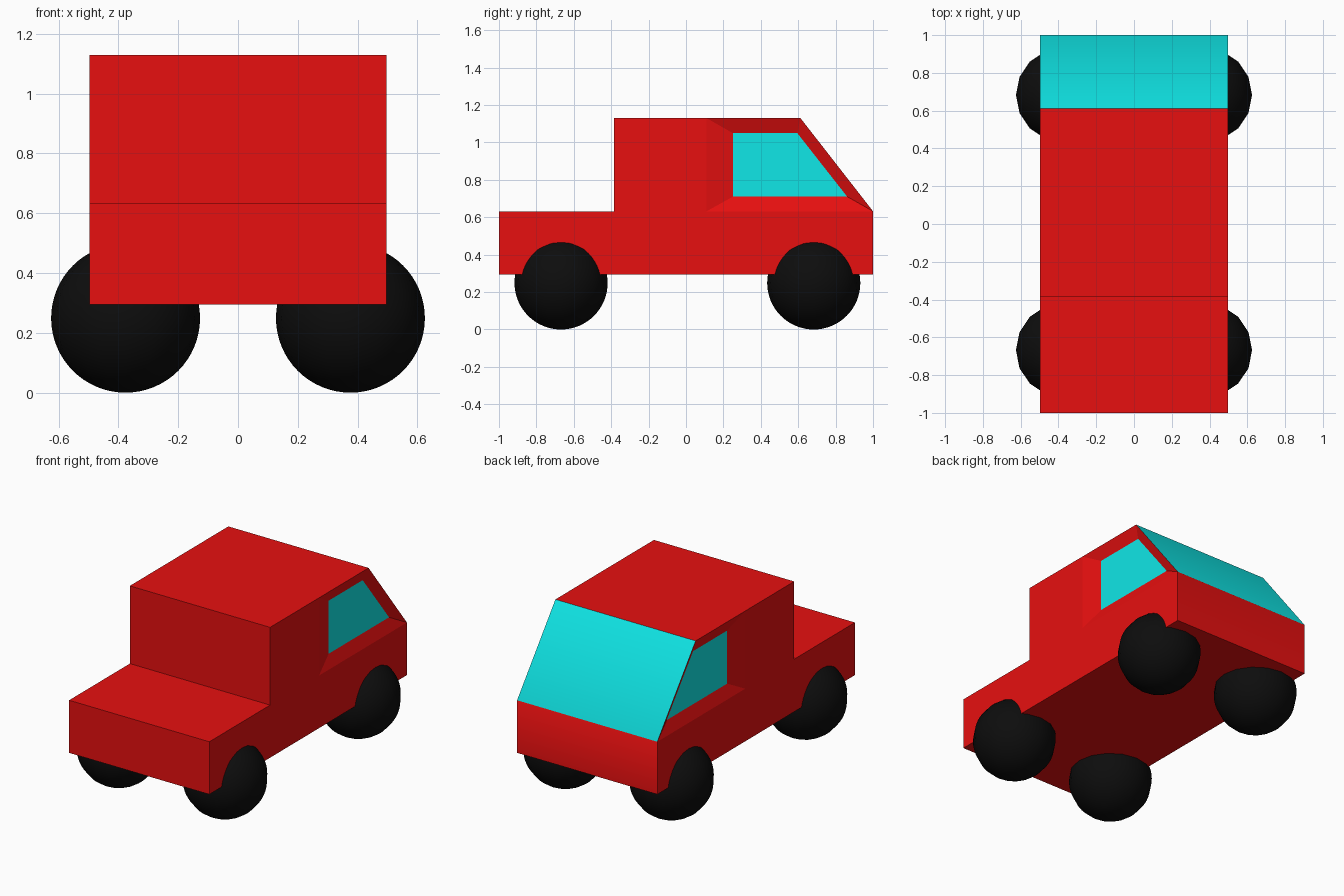
import bpy, bmesh

if "Cube" in bpy.data.objects:
    bpy.data.objects.remove(bpy.data.objects["Cube"])

HALF = 0.497      # half body width
RECESS = 0.03     # depth of the side windows


def material(name, rgb):
    m = bpy.data.materials.new(name)
    m.diffuse_color = (*rgb, 1)
    m.use_nodes = True
    m.node_tree.nodes["Principled BSDF"].inputs["Base Color"].default_value = m.diffuse_color
    return m


red = material("red_paint", (0.8, 0.005, 0.005))
cyan = material("cyan_glass", (0.005, 0.8, 0.8))
black = material("black_rubber", (0.004, 0.004, 0.004))

# Side profile points (y, z), starting at the bed end
base = [(-1, 0.295), (1, 0.295)]
bed = [(-0.385, 1.13), (-0.385, 0.632), (-1, 0.632)]
nose, brow = (1, 0.632), (0.612, 1.13)
sill, pillar = (0.11, 0.632), (0.11, 1.13)
outline = base + [nose, brow, pillar] + bed
frame = [sill, nose, brow, pillar]
pane = [(0.25, 0.71), (0.862, 0.71), (0.595, 1.05), (0.25, 1.05)]

# Truck body
bm = bmesh.new()
cache = {}


def vert(x, p):
    key = (x, *p)
    if key not in cache:
        cache[key] = bm.verts.new(key)
    return cache[key]


def face(points, mat=0, smooth=False):
    f = bm.faces.new([vert(x, p) for x, p in points])
    f.material_index = mat
    f.smooth = smooth


# Strip around the profile; the windshield and the panel under it shade together
for i, a in enumerate(outline):
    b = outline[(i + 1) % len(outline)]
    face([(-HALF, a), (HALF, a), (HALF, b), (-HALF, b)],
         mat=1 if (a, b) == (nose, brow) else 0,
         smooth=a in (base[1], nose))

# Both sides: flat panel, sloped window frame, recessed pane
for s in (-1, 1):
    out, inn = s * HALF, s * (HALF - RECESS)
    face([(out, p) for p in base + [nose, sill, pillar] + bed])
    for i in range(4):
        j = (i + 1) % 4
        face([(out, frame[i]), (out, frame[j]), (inn, pane[j]), (inn, pane[i])])
    face([(inn, p) for p in pane], mat=1)

bmesh.ops.recalc_face_normals(bm, faces=bm.faces[:])
mesh = bpy.data.meshes.new("truck_body")
bm.to_mesh(mesh)
bm.free()
mesh.materials.append(red)
mesh.materials.append(cyan)
bpy.context.collection.objects.link(bpy.data.objects.new("truck_body", mesh))

# Ball wheels, partly sunk into the body
for end, y in (("bed", -0.668), ("cab", 0.683)):
    for side, s in (("left", -1), ("right", 1)):
        bpy.ops.mesh.primitive_uv_sphere_add(segments=16, ring_count=32, radius=0.249,
                                             location=(s * 0.376, y, 0.249))
        wheel = bpy.context.object
        wheel.name = f"{end}_wheel_{side}"
        wheel.data.materials.append(black)
        bpy.ops.object.shade_smooth()
